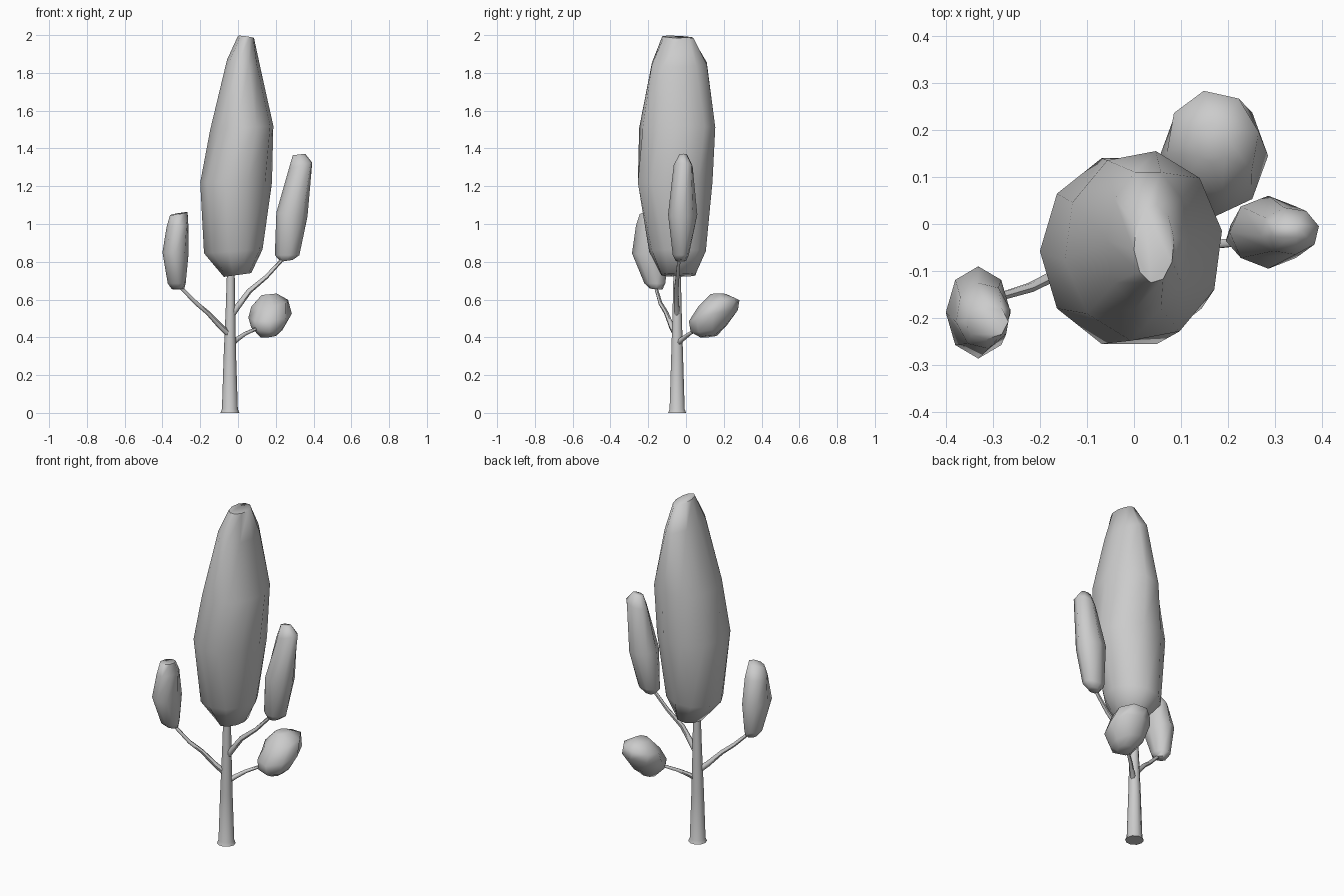
import bpy, bmesh, math
from mathutils import Vector


def finish(name, bm, angle):
    bmesh.ops.recalc_face_normals(bm, faces=bm.faces)
    mesh = bpy.data.meshes.new(name)
    bm.to_mesh(mesh)
    bm.free()
    ob = bpy.data.objects.new(name, mesh)
    bpy.context.collection.objects.link(ob)
    bpy.ops.object.select_all(action='DESELECT')
    ob.select_set(True)
    bpy.context.view_layer.objects.active = ob
    bpy.ops.object.shade_smooth_by_angle(angle=math.radians(angle))
    return ob


def skin(name, loops, angle):
    """Bridge a list of closed point loops and cap both ends."""
    bm = bmesh.new()
    rings = [[bm.verts.new(p) for p in loop] for loop in loops]
    n = len(rings[0])
    for a, b in zip(rings, rings[1:]):
        for i in range(n):
            j = (i + 1) % n
            bm.faces.new((a[i], a[j], b[j], b[i]))
    bm.faces.new(rings[0][::-1])
    bm.faces.new(rings[-1])
    return finish(name, bm, angle)


def foliage(name, rings, sides):
    """Each ring: z, x min, x max, y min, y max, rise in +x, rise in +y."""
    loops = []
    for k, (z, x0, x1, y0, y1, tx, ty) in enumerate(rings):
        pts = [(math.cos(t), math.sin(t)) for t in
               (2 * math.pi * (i + 0.25 * (k % 2)) / sides for i in range(sides))]
        mx, nx = max(p[0] for p in pts), min(p[0] for p in pts)
        my, ny = max(p[1] for p in pts), min(p[1] for p in pts)
        loops.append([(x0 + (x1 - x0) * (u - nx) / (mx - nx),
                       y0 + (y1 - y0) * (v - ny) / (my - ny),
                       z + tx * u + ty * v) for u, v in pts])
    return skin(name, loops, 70)


def tube(name, path, sides):
    """Tapered tube through points x, y, z, radius."""
    pts = [Vector(p[:3]) for p in path]
    loops = []
    for i, p in enumerate(pts):
        d = (pts[min(i + 1, len(pts) - 1)] - pts[max(i - 1, 0)]).normalized()
        u = d.cross(Vector((0, 1, 0))).normalized()
        v = d.cross(u)
        r = path[i][3]
        loops.append([p + r * (math.cos(a) * u + math.sin(a) * v) for a in
                      (2 * math.pi * k / sides for k in range(sides))])
    return skin(name, loops, 60)


# Trunk with a slightly flared foot
c = (-0.043, -0.047)
trunk = tube("trunk", [(*c, 0, 0.05), (*c, 0.02, 0.042), (*c, 0.3, 0.033),
                       (-0.04, -0.047, 0.55, 0.025), (-0.037, -0.047, 0.85, 0.018)], 10)
for v in trunk.data.vertices[:10]:
    v.co.z = 0

# Branches
tube("right_branch", [(-0.04, -0.047, 0.51, 0.018), (0.0, -0.05, 0.565, 0.016),
                      (0.06, -0.052, 0.645, 0.014), (0.15, -0.045, 0.72, 0.011),
                      (0.26, -0.035, 0.84, 0.009)], 6)
tube("left_branch", [(-0.04, -0.05, 0.41, 0.018), (-0.09, -0.075, 0.455, 0.015),
                     (-0.16, -0.105, 0.53, 0.012), (-0.22, -0.135, 0.58, 0.011),
                     (-0.32, -0.165, 0.68, 0.008)], 6)
tube("back_branch", [(-0.04, -0.05, 0.36, 0.015), (-0.005, -0.02, 0.39, 0.013),
                     (0.04, 0.02, 0.42, 0.010), (0.13, 0.09, 0.46, 0.008)], 6)

# Main crown
foliage("main_crown", [
    (0.73, -0.075, 0.07, -0.13, 0.05, 0.01, 0),
    (0.855, -0.18, 0.13, -0.195, 0.105, 0.01, 0),
    (1.22, -0.20, 0.18, -0.255, 0.14, 0, 0),
    (1.51, -0.147, 0.187, -0.248, 0.155, 0.01, 0),
    (1.85, -0.058, 0.118, -0.18, 0.11, -0.02, 0),
    (1.99, 0.0, 0.085, -0.125, 0.04, -0.006, -0.004)], 10)

# Side foliage clumps
foliage("right_clump", [
    (0.805, 0.225, 0.29, -0.055, 0.0, 0.005, 0),
    (0.835, 0.195, 0.325, -0.07, 0.015, 0, 0),
    (1.05, 0.203, 0.368, -0.095, 0.06, -0.01, 0),
    (1.31, 0.27, 0.393, -0.065, 0.035, 0.015, 0),
    (1.368, 0.29, 0.355, -0.035, 0.005, 0.004, 0)], 8)
foliage("left_clump", [
    (0.655, -0.35, -0.285, -0.19, -0.125, 0, -0.003),
    (0.685, -0.372, -0.277, -0.22, -0.11, 0, 0),
    (0.845, -0.4, -0.262, -0.286, -0.09, -0.005, 0),
    (0.99, -0.378, -0.263, -0.265, -0.125, 0.005, 0),
    (1.055, -0.36, -0.267, -0.245, -0.17, 0.008, 0.003)], 8)
foliage("back_clump", [
    (0.405, 0.12, 0.205, 0.075, 0.165, 0.005, 0.005),
    (0.445, 0.07, 0.235, 0.025, 0.215, -0.01, 0.015),
    (0.515, 0.055, 0.285, 0.015, 0.275, 0.01, 0.03),
    (0.58, 0.07, 0.265, 0.065, 0.283, 0.015, 0.02),
    (0.628, 0.125, 0.205, 0.13, 0.215, 0.004, 0)], 8)
